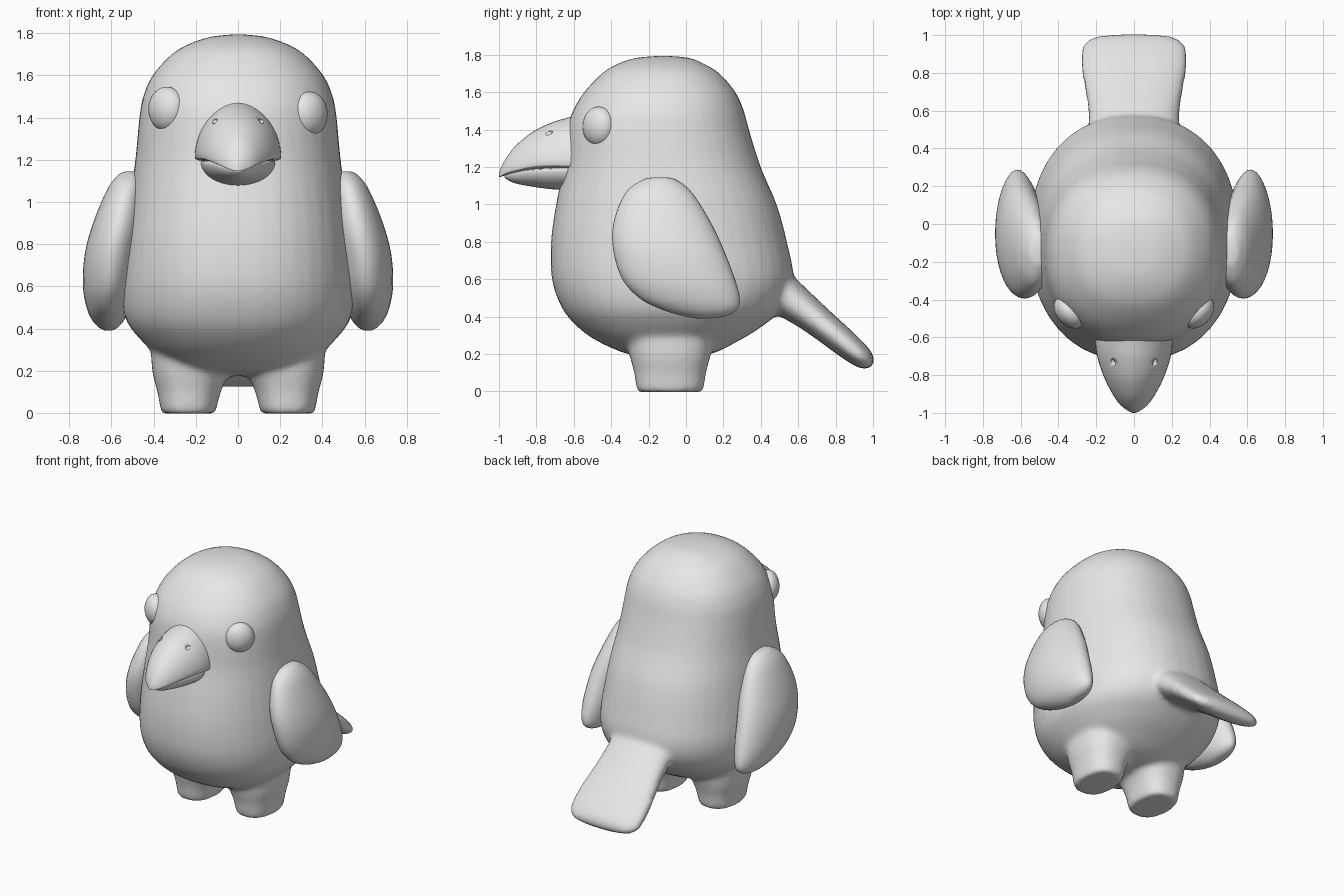
import bpy, bmesh, math
from mathutils import Vector as V

old = bpy.data.objects.get("Cube")
if old:
    bpy.data.objects.remove(old)

grey = bpy.data.materials.new("plain grey")
grey.use_nodes = True
grey.diffuse_color = (0.8, 0.8, 0.8, 1)
grey.node_tree.nodes["Principled BSDF"].inputs["Base Color"].default_value = (0.8, 0.8, 0.8, 1)

SEGMENTS, STEPS = 40, 5


def activate(ob):
    bpy.ops.object.select_all(action="DESELECT")
    ob.select_set(True)
    bpy.context.view_layer.objects.active = ob


def catmull(a, b, c, d, t):
    return 0.5 * (2 * b + (c - a) * t + (2 * a - 5 * b + 4 * c - d) * t * t
                  + (3 * b - a - 3 * c + d) * t ** 3)


def loft(name, rings, power=2.0):
    """Skin smoothly through rings of (centre, side, up, down) vectors."""
    rings = [[V(v) for v in r] for r in rings]
    dense = []
    for i in range(len(rings) - 1):
        near = [rings[max(0, min(len(rings) - 1, i + k))] for k in (-1, 0, 1, 2)]
        for s in range(STEPS):
            dense.append([catmull(*p, s / STEPS) for p in zip(*near)])
    dense.append(rings[-1])
    bm = bmesh.new()
    loops = []
    for centre, side, up, down in dense:
        loop = []
        for k in range(SEGMENTS):
            a = math.tau * k / SEGMENTS
            c, s = (math.copysign(abs(f) ** (2 / power), f) for f in (math.cos(a), math.sin(a)))
            loop.append(bm.verts.new(centre + side * c + (up * s if s > 0 else down * -s)))
        loops.append(loop)
    for lo, hi in zip(loops, loops[1:]):
        for k in range(SEGMENTS):
            n = (k + 1) % SEGMENTS
            bm.faces.new((lo[k], lo[n], hi[n], hi[k]))
    bm.faces.new(loops[0])
    bm.faces.new(loops[-1])
    bmesh.ops.recalc_face_normals(bm, faces=bm.faces)
    mesh = bpy.data.meshes.new(name)
    bm.to_mesh(mesh)
    bm.free()
    mesh.materials.append(grey)
    ob = bpy.data.objects.new(name, mesh)
    bpy.context.collection.objects.link(ob)
    activate(ob)
    bpy.ops.object.shade_smooth_by_angle(angle=math.radians(50))
    return ob


def flat_ring(z, cx, rx, front, back):
    """Horizontal ring between a front and a back y."""
    ry = (back - front) / 2
    return (cx, (front + back) / 2, z), (rx, 0, 0), (0, ry, 0), (0, -ry, 0)


def ball(name, location, radii, turn=0):
    bpy.ops.mesh.primitive_uv_sphere_add(segments=32, ring_count=20, radius=1,
                                         location=location, rotation=(0, 0, turn))
    ob = bpy.context.object
    ob.name = name
    ob.scale = radii
    ob.data.materials.append(grey)
    bpy.ops.object.shade_smooth_by_angle(angle=math.radians(50))
    return ob


# Body and head: height, front, back, half width
body = loft("body", [flat_ring(z, 0, rx, f, b) for z, f, b, rx in (
    (1.795, -.14, -.10, .02), (1.783, -.27, .02, .13), (1.75, -.37, .10, .23),
    (1.70, -.45, .18, .315), (1.6, -.545, .265, .405), (1.5, -.605, .31, .45),
    (1.4, -.635, .337, .468), (1.2, -.655, .40, .487), (1.0, -.695, .485, .515),
    (.8, -.722, .54, .54), (.6, -.717, .575, .555), (.45, -.665, .52, .535),
    (.35, -.585, .41, .465), (.27, -.475, .28, .375), (.2, -.31, .13, .25),
    (.175, -.13, -.07, .03))], 2.25)

# Legs: height, centre, half width, half depth
legs = []
for side in (1, -1):
    legs.append(loft("leg", [flat_ring(z, side * cx, rx, -.085 - ry, -.085 + ry)
                             for z, cx, rx, ry in (
        (-.004, .235, .124, .17), (.015, .235, .132, .18), (.1, .232, .15, .192),
        (.2, .225, .182, .218), (.36, .22, .195, .245))], 2.4))

# Tail: centre y, centre z, half width, half thickness
across = V((0, .63, .775))
tail = loft("tail", [((0, y, z), (w, 0, 0), across * t, across * -t) for y, z, w, t in (
    (.40, .61, .24, .12), (.55, .495, .24, .105), (.65, .42, .25, .09),
    (.75, .34, .268, .08), (.85, .258, .283, .073), (.92, .2, .28, .064),
    (.96, .167, .258, .053), (.983, .15, .215, .036), (.995, .142, .13, .02),
    (.999, .139, .03, .008))], 2.3)

# Blend legs and tail into the body
activate(body)
for part in legs + [tail]:
    part.select_set(True)
bpy.ops.object.join()
blend = body.modifiers.new("blend", "REMESH")
blend.mode = "VOXEL"
blend.voxel_size = 0.018
blend.use_smooth_shade = True
soften = body.modifiers.new("soften", "SMOOTH")
soften.factor = 0.5
soften.iterations = 10

# Wings: height, inner x, outer x, front, back
for label, side, eye_height in (("left", 1, 1.417), ("right", -1, 1.44)):
    loft(label + "_wing", [flat_ring(z, side * (i + o) / 2, (o - i) / 2, f, b)
                           for z, i, o, f, b in (
        (1.145, .49, .53, -.17, -.11), (1.13, .46, .565, -.235, -.05),
        (1.06, .44, .62, -.325, .035), (.9, .44, .687, -.388, .135),
        (.75, .46, .727, -.388, .205), (.6, .485, .735, -.34, .262),
        (.5, .515, .718, -.25, .287), (.44, .54, .692, -.135, .275),
        (.405, .57, .66, -.02, .215), (.39, .6, .63, .06, .12))])
    # Eyes
    ball(label + "_eye", (side * .338, -.466, eye_height), (.1, .072, .106), side * math.pi / 4)

# Upper beak: y, seam height, top height, half width
upper = loft("upper_beak", [((0, y, z), (w, 0, 0), (0, 0, top - z), (0, 0, -w * .15))
                            for y, z, top, w in (
    (-.5, 1.21, 1.5, .2), (-.63, 1.21, 1.465, .205), (-.72, 1.212, 1.437, .19),
    (-.82, 1.205, 1.388, .155), (-.91, 1.185, 1.315, .108), (-.96, 1.168, 1.25, .07),
    (-.99, 1.152, 1.195, .03), (-1.0, 1.147, 1.165, .008))], 1.9)

# Nostrils
for side in (1, -1):
    cutter = ball("nostril_cutter", (side * .112, -.735, 1.384), (.014, .022, .014))
    cutter.hide_render = True
    activate(upper)
    cut = upper.modifiers.new("nostril", "BOOLEAN")
    cut.operation = "DIFFERENCE"
    cut.object = cutter
    bpy.ops.object.modifier_apply(modifier=cut.name)
    bpy.data.objects.remove(cutter)

# Lower beak: y, top height, bottom height, half width
loft("lower_beak", [((0, y, z), (w, 0, 0), (0, 0, w * .1), (0, 0, low - z))
                    for y, z, low, w in (
    (-.5, 1.19, 1.07, .175), (-.65, 1.19, 1.077, .175), (-.75, 1.187, 1.085, .155),
    (-.85, 1.18, 1.1, .115), (-.92, 1.168, 1.115, .07), (-.96, 1.157, 1.135, .03),
    (-.97, 1.152, 1.145, .008))])
